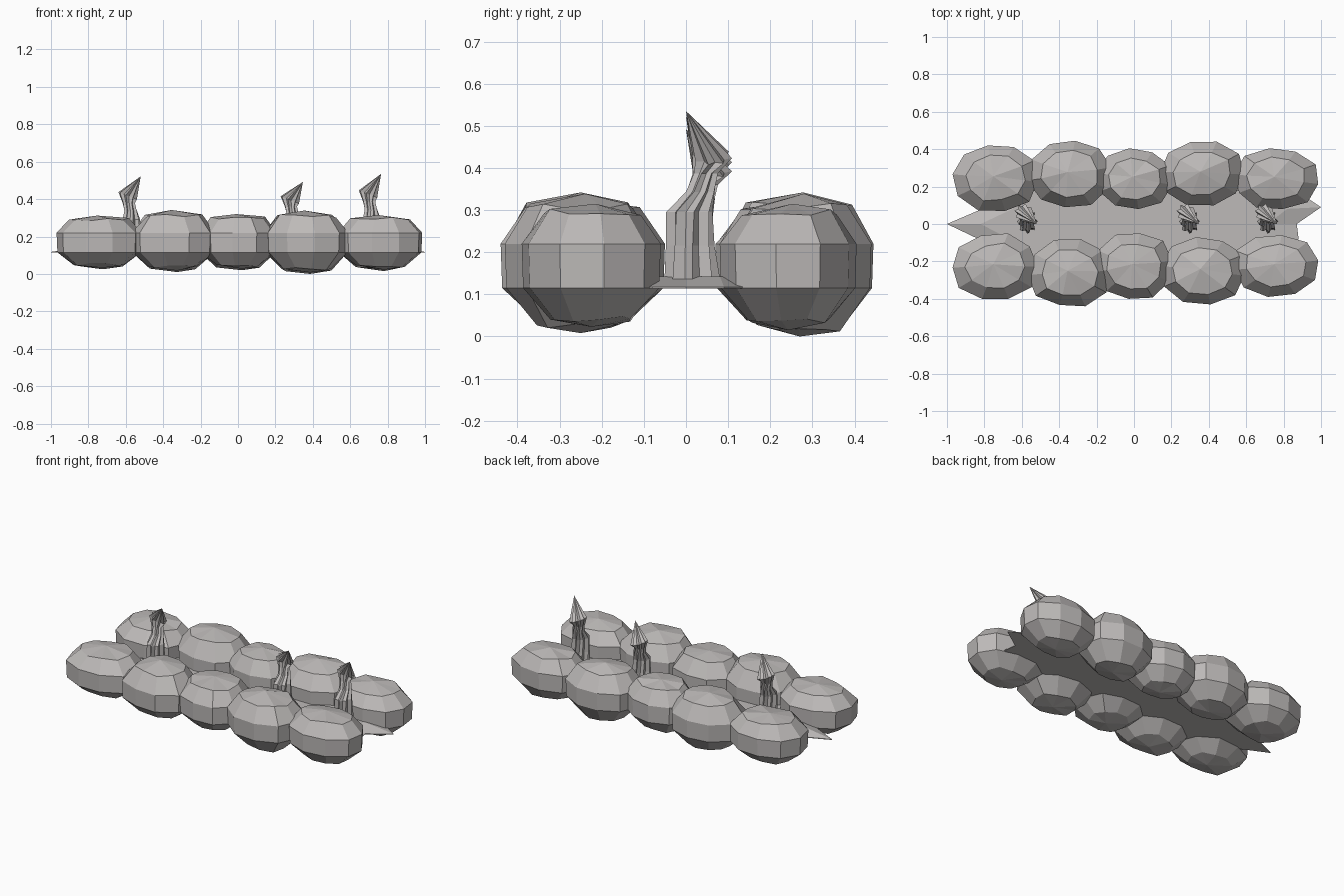
import bpy, bmesh, math, random

if "Cube" in bpy.data.objects:
    bpy.data.objects.remove(bpy.data.objects["Cube"])

random.seed(4)


def material(name, rgb):
    m = bpy.data.materials.new(name)
    m.diffuse_color = (*rgb, 1)
    m.use_nodes = True
    m.node_tree.nodes["Principled BSDF"].inputs["Base Color"].default_value = m.diffuse_color
    return m


STONE = material("warm grey stone", (0.51, 0.49, 0.482))


def finish(name, bm):
    bmesh.ops.recalc_face_normals(bm, faces=bm.faces)
    mesh = bpy.data.meshes.new(name)
    bm.to_mesh(mesh)
    bm.free()
    mesh.materials.append(STONE)
    ob = bpy.data.objects.new(name, mesh)
    bpy.context.collection.objects.link(ob)
    return ob


def loft(bm, rings, bottom=None, top=None):
    """Skin a stack of point rings, closing the ends with a point or a cap."""
    loops = [[bm.verts.new(p) for p in ring] for ring in rings]
    n = len(loops[0])
    for a, b in zip(loops, loops[1:]):
        for i in range(n):
            j = (i + 1) % n
            bm.faces.new((a[i], a[j], b[j], b[i]))
    for loop, tip in ((loops[0], bottom), (loops[-1], top)):
        if tip is None:
            bm.faces.new(loop)
        else:
            v = bm.verts.new(tip)
            for i in range(n):
                bm.faces.new((loop[i], loop[(i + 1) % n], v))


def boulder(name, x0, x1, y0, y1, z0, z1, pointed):
    """Ten-sided faceted boulder with a straight waist band filling its range."""
    n = 10
    turn = random.uniform(-0.2, 0.2)
    unit = []
    for i in range(n):
        a = math.tau * i / n + turn
        c, s = math.cos(a), math.sin(a)
        k = random.uniform(0.96, 1.04) / (abs(c) ** 2.2 + abs(s) ** 2.2) ** (1 / 2.2)
        unit.append((c * k, s * k))
    # stretch the outline to fill the given range exactly
    lx, hx = min(p[0] for p in unit), max(p[0] for p in unit)
    ly, hy = min(p[1] for p in unit), max(p[1] for p in unit)
    unit = [((x - lx) / (hx - lx) * 2 - 1, (y - ly) / (hy - ly) * 2 - 1) for x, y in unit]
    cx, cy, rx, ry = (x0 + x1) / 2, (y0 + y1) / 2, (x1 - x0) / 2, (y1 - y0) / 2
    rings = []
    for z, r in ((z0 + 0.02, 0.58), (0.115, 0.98), (0.22, 1.0), (z1 - 0.03, 0.68)):
        ring = []
        for ux, uy in unit:
            jig = r < 0.9
            dz = random.uniform(-0.008, 0.008) if jig else 0
            k = r * (random.uniform(0.95, 1.05) if jig else 1)
            ring.append((cx + rx * k * ux, cy + ry * k * uy, z + dz))
        rings.append(ring)
    bm = bmesh.new()
    peak = z1 if pointed else z1 - 0.01
    loft(bm, rings, (cx + 0.02, cy, z0), (cx - 0.01, cy + 0.01, peak))
    finish(name, bm)


# Two rows of boulders: x range, back y range, front y range, z range, pointed top
ROWS = [
    (-0.97, -0.515, 0.07, 0.42, -0.40, -0.05, 0.025, 0.322, False),
    (-0.57, -0.12, 0.09, 0.445, -0.44, -0.08, 0.01, 0.342, True),
    (-0.205, 0.205, 0.08, 0.405, -0.40, -0.05, 0.02, 0.33, False),
    (0.14, 0.59, 0.10, 0.44, -0.43, -0.07, 0.0, 0.339, True),
    (0.535, 0.985, 0.08, 0.405, -0.39, -0.06, 0.015, 0.325, False),
]
for i, (x0, x1, b0, b1, f0, f1, z0, z1, pointed) in enumerate(ROWS):
    boulder(f"back_boulder_{i + 1}", x0, x1, b0, b1, z0, z1, pointed)
    boulder(f"front_boulder_{i + 1}", x0, x1, f0, f1, z0 + 0.008, z1, pointed)

# Ground slab between the rows, ragged pointed ends tapering to a thin edge
OUTLINE = [(-1, 0), (-0.79, -0.10), (-0.72, -0.2), (0.75, -0.2), (0.88, -0.08),
           (0.87, 0.0), (1.0, 0.09), (0.88, 0.17), (0.75, 0.2), (-0.72, 0.2), (-0.79, 0.09)]
bm = bmesh.new()
loft(bm, [[(x, y, 0.114) for x, y in OUTLINE],
          [(x, y, 0.118) for x, y in OUTLINE],
          [(x * 0.82, y * 0.9, 0.142) for x, y in OUTLINE]])
finish("ground_slab", bm)


# Fluted flames: height fraction, x offset, y offset, radius in x, in y, twist
FLAME = [
    (0.00, 0.00, 0.015, 0.055, 0.066, 0.0),
    (0.20, 0.00, 0.010, 0.050, 0.058, 0.1),
    (0.40, 0.00, 0.008, 0.048, 0.056, 0.2),
    (0.52, -0.004, 0.034, 0.036, 0.036, 0.35),
    (0.63, -0.014, 0.046, 0.034, 0.031, 0.5),
    (0.73, -0.020, 0.062, 0.050, 0.048, 0.6),
]


def flame(name, x, tip_z):
    n, base = 16, 0.136
    h = tip_z - base
    rings = []
    for f, ox, oy, rx, ry, twist in FLAME:
        ring = []
        for i in range(n):
            a = math.tau * i / n + twist
            k = 1.0 if i % 2 == 0 else 0.7
            dx = rx * k * math.cos(a)
            tilt = -0.4 * dx if f > 0.7 else 0
            ring.append((x + ox + dx, oy + ry * k * math.sin(a), base + h * f + tilt))
        rings.append(ring)
    bm = bmesh.new()
    loft(bm, rings, None, (x + 0.05, 0.0, tip_z))
    finish(name, bm)


for i, (x, tip) in enumerate(((-0.57, 0.522), (0.297, 0.492), (0.715, 0.535))):
    flame(f"flame_{i + 1}", x, tip)
